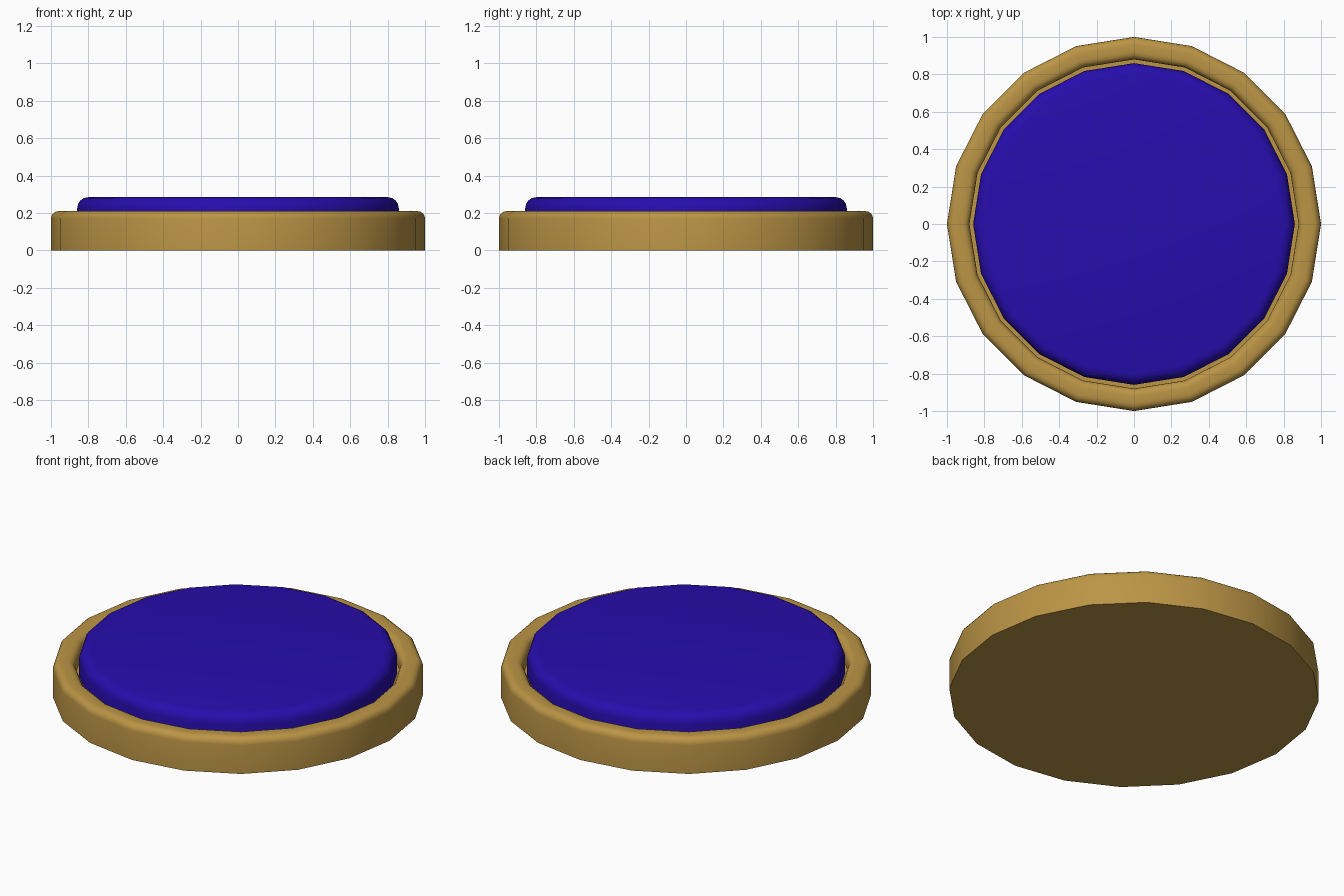
import bpy, bmesh
from math import sin, cos, pi, radians

if "Cube" in bpy.data.objects:
    bpy.data.objects.remove(bpy.data.objects["Cube"])

SIDES = 20


def arc(cx, cz, r, a0, a1, n=4):
    """Points of a rounded profile corner, angles in degrees."""
    return [(cx + r * cos(radians(a0 + (a1 - a0) * i / n)),
             cz + r * sin(radians(a0 + (a1 - a0) * i / n))) for i in range(n + 1)]


def lathe(name, profile, color):
    """Revolve an (r, z) profile from bottom to top and cap both ends."""
    bm = bmesh.new()
    rings = [[bm.verts.new((r * cos(2 * pi * k / SIDES), r * sin(2 * pi * k / SIDES), z))
              for k in range(SIDES)] for r, z in profile]
    for a, b in zip(rings, rings[1:]):
        for k in range(SIDES):
            j = (k + 1) % SIDES
            bm.faces.new((a[k], a[j], b[j], b[k]))
    bm.faces.new(rings[0][::-1])
    bm.faces.new(rings[-1])
    mesh = bpy.data.meshes.new(name)
    bm.to_mesh(mesh)
    bm.free()
    obj = bpy.data.objects.new(name, mesh)
    bpy.context.collection.objects.link(obj)
    mat = bpy.data.materials.new(name + "_color")
    mat.diffuse_color = color
    mat.use_nodes = True
    mat.node_tree.nodes["Principled BSDF"].inputs["Base Color"].default_value = mat.diffuse_color
    mesh.materials.append(mat)
    bpy.context.view_layer.objects.active = obj
    obj.select_set(True)
    bpy.ops.object.shade_smooth_by_angle(angle=radians(35))
    obj.select_set(False)
    return obj


# Wooden dish with a rounded rim and a recessed floor
lathe("base_dish",
      [(1.0, 0.0)] + arc(0.96, 0.17, 0.04, 0, 90) + arc(0.92, 0.17, 0.04, 90, 180)
      + [(0.88, 0.13)],
      (0.50, 0.30, 0.06, 1))

# Blue cushion disc set into the dish
lathe("button_disc",
      [(0.86, 0.131)] + arc(0.80, 0.225, 0.06, 0, 90),
      (0.02, 0.004, 0.42, 1))
